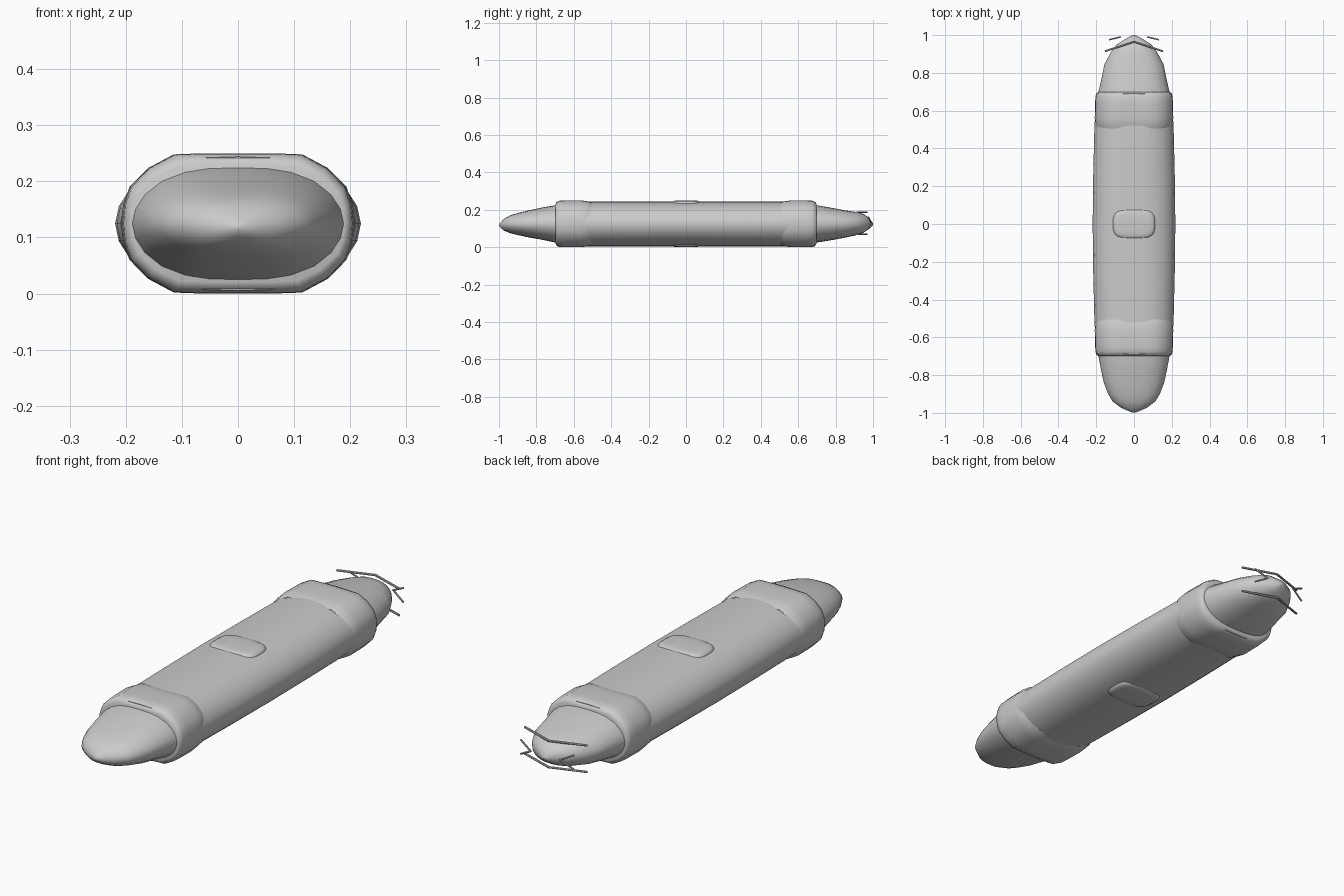
import bpy, bmesh, math
from mathutils import Vector

if "Cube" in bpy.data.objects:
    bpy.data.objects.remove(bpy.data.objects["Cube"])

CZ = 0.125  # height of the hull axis


def finish(name, bm, angle=40):
    bmesh.ops.recalc_face_normals(bm, faces=bm.faces)
    me = bpy.data.meshes.new(name)
    bm.to_mesh(me)
    bm.free()
    ob = bpy.data.objects.new(name, me)
    bpy.context.collection.objects.link(ob)
    bpy.ops.object.select_all(action='DESELECT')
    ob.select_set(True)
    bpy.context.view_layer.objects.active = ob
    bpy.ops.object.shade_smooth_by_angle(angle=math.radians(angle))
    return ob


def full_section(q):
    # mirror a quarter profile (top centre to side) into a closed unit ring
    right = q + [(x, -z) for x, z in reversed(q) if z > 0]
    return right + [(-x, z) for x, z in reversed(right) if x > 0]


def skin(name, rings, angle=40):
    bm = bmesh.new()
    loops = [[bm.verts.new(p) for p in r] for r in rings]
    n = len(loops[0])
    for a, b in zip(loops, loops[1:]):
        for i in range(n):
            bm.faces.new((a[i], a[(i + 1) % n], b[(i + 1) % n], b[i]))
    bm.faces.new(loops[0])
    bm.faces.new(loops[-1])
    return finish(name, bm, angle)


def loft(name, section, stations, angle=40):
    # stations: y, half width, bottom z, top z
    rings = []
    for y, w, lo, hi in stations:
        rings.append([(x * w, y, (lo + hi) / 2 + z * (hi - lo) / 2) for x, z in section])
    return skin(name, rings, angle)


ROUND = full_section([(0, 1), (.28, .985), (.5, .92), (.72, .76), (.88, .52), (.97, .26), (1, 0)])
SQUARE = full_section([(0, 1), (.3, 1), (.55, .985), (.77, .79), (.93, .52), (.985, .26), (1, 0)])

# main hull, slightly barrelled
loft("main_hull", ROUND, [(s * y, w, .005, .244) for s, y, w in (
    (-1, .69, .2), (-1, .5, .21), (-1, .25, .216), (1, 0, .219),
    (1, .25, .216), (1, .5, .21), (1, .69, .2))])

# raised collars at both ends of the hull
for s, label in ((-1, "front"), (1, "rear")):
    loft(label + "_collar", SQUARE, [(s * y, w, CZ - h, CZ + h) for y, w, h in (
        (.505, .196, .113), (.525, .204, .12), (.56, .208, .125), (.645, .206, .125),
        (.675, .204, .124), (.693, .199, .115), (.698, .19, .104))], 50)

# tapered nose and tail
loft("front_nose", ROUND, [(-.66, .193, .022, .228), (-.70, .188, .025, .224),
     (-.77, .175, .04, .212), (-.84, .16, .052, .197), (-.90, .137, .065, .183),
     (-.94, .113, .075, .17), (-.972, .07, .088, .153), (-.99, .03, .103, .133),
     (-.999, .006, .114, .122)])
loft("rear_tail", ROUND, [(.66, .193, .022, .228), (.70, .188, .025, .224),
     (.77, .172, .036, .212), (.845, .157, .05, .198), (.91, .122, .064, .188),
     (.95, .092, .078, .178), (.98, .045, .098, .155), (1.0, .008, .118, .128)])

# shallow rounded pads in the middle of the top and underside
def pad_ring(k, z):
    ring = []
    for i in range(32):
        t = 2 * math.pi * i / 32
        c, s = math.cos(t), math.sin(t)
        ring.append((.112 * k * math.copysign(abs(c) ** .6, c),
                     .08 * k * math.copysign(abs(s) ** .6, s), z))
    return ring

for s, label in ((1, "top"), (-1, "bottom")):
    skin(label + "_pad", [pad_ring(k, CZ + s * h) for k, h in (
        (1, .09), (1, .108), (.97, .115), (.88, .121), (.72, .124), (.45, .125))], 60)


# thin bent rods around the tail
def rod(name, pts, r=.005):
    bm = bmesh.new()
    for a, b in zip(pts, pts[1:]):
        a, b = Vector(a), Vector(b)
        d = b - a
        m = d.to_track_quat('Z', 'Y').to_matrix().to_4x4()
        m.translation = (a + b) / 2
        bmesh.ops.create_cone(bm, cap_ends=True, segments=8, radius1=r, radius2=r,
                              depth=d.length + r, matrix=m)
    finish(name, bm)


for z, label in ((.187, "upper"), (.069, "lower")):
    rod(label + "_tail_rod", [(-.152, .915, z), (0, .966, z), (.152, .915, z)])
for s, label in ((-1, "left"), (1, "right")):
    rod(label + "_tail_rod", [(s * .13, .976, .16), (s * .072, .99, .13), (s * .13, .976, .098)], .004)
